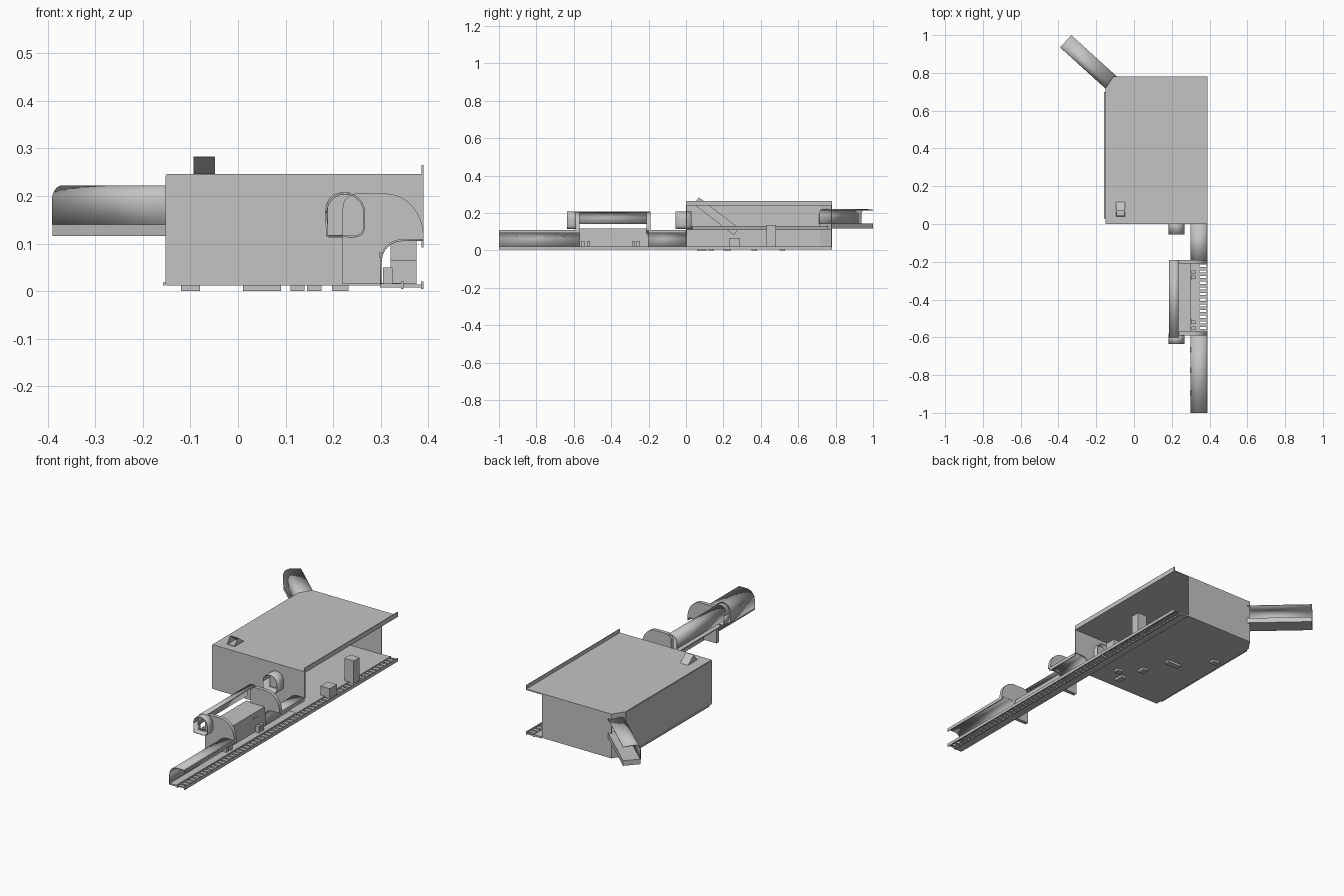
import bpy, bmesh
from math import sin, cos, radians, atan2, hypot
from mathutils import Matrix, Vector

if "Cube" in bpy.data.objects:
    bpy.data.objects.remove(bpy.data.objects["Cube"])

grey = bpy.data.materials.new("light_grey")
grey.use_nodes = True
grey.diffuse_color = (0.55, 0.55, 0.55, 1)
grey.node_tree.nodes["Principled BSDF"].inputs["Base Color"].default_value = grey.diffuse_color


def finish(name, bm, smooth=False):
    bmesh.ops.recalc_face_normals(bm, faces=bm.faces)
    mesh = bpy.data.meshes.new(name)
    bm.to_mesh(mesh)
    bm.free()
    ob = bpy.data.objects.new(name, mesh)
    bpy.context.collection.objects.link(ob)
    mesh.materials.append(grey)
    if smooth:
        bpy.ops.object.select_all(action='DESELECT')
        ob.select_set(True)
        bpy.context.view_layer.objects.active = ob
        bpy.ops.object.shade_smooth_by_angle(angle=radians(35))
    return ob


def add_box(bm, x, y, z):
    size = Vector((x[1] - x[0], y[1] - y[0], z[1] - z[0]))
    mid = Vector((sum(x), sum(y), sum(z))) / 2
    bmesh.ops.create_cube(bm, size=1, matrix=Matrix.Translation(mid) @ Matrix.Diagonal((*size, 1)))


def box(name, x, y, z):
    bm = bmesh.new()
    add_box(bm, x, y, z)
    return finish(name, bm)


def prism(name, points, depth):
    """Extrude a closed outline of 3D points along a depth vector."""
    bm = bmesh.new()
    face = bm.faces.new([bm.verts.new(p) for p in points])
    new = bmesh.ops.extrude_face_region(bm, geom=[face], use_keep_orig=True)["geom"]
    bmesh.ops.translate(bm, verts=[v for v in new if isinstance(v, bmesh.types.BMVert)], vec=depth)
    bmesh.ops.triangulate(bm, faces=[f for f in bm.faces if len(f.verts) > 4])
    return finish(name, bm)


def shell(name, profile, y0, y1, thick=0.004):
    """Sweep an open x-z profile along y and give it thickness."""
    bm = bmesh.new()
    rows = [[bm.verts.new((x, y, z)) for x, z in profile] for y in (y0, y1)]
    for i in range(len(profile) - 1):
        bm.faces.new((rows[0][i], rows[0][i + 1], rows[1][i + 1], rows[1][i]))
    ob = finish(name, bm, True)
    mod = ob.modifiers.new("thickness", 'SOLIDIFY')
    mod.thickness = thick
    mod.offset = 0
    return ob


def arc(cx, cz, rx, rz, a0, a1, n=8):
    steps = [radians(a0 + (a1 - a0) * i / n) for i in range(n + 1)]
    return [(cx + rx * cos(a), cz + rz * sin(a)) for a in steps]


# Main room: floor, roof and walls, open on the track side
footprint = [(-0.15, 0), (0.39, 0), (0.39, 0.78), (-0.11, 0.78), (-0.15, 0.72)]
prism("room_roof", [(x, y, 0.24) for x, y in footprint], (0, 0, 0.006))
floor_plan = [(min(x, 0.345), y) for x, y in footprint]
prism("room_floor", [(x, y, 0.012) for x, y in floor_plan], (0, 0, 0.005))
box("roof_lip", (0.386, 0.39), (0, 0.78), (0.24, 0.265))
box("side_wall", (-0.152, -0.147), (0, 0.72), (0.015, 0.243))
box("side_skirt", (-0.158, -0.152), (0.03, 0.7), (0.012, 0.018))
box("back_wall", (-0.11, 0.295), (0.775, 0.78), (0.015, 0.243))
for part, z0, h in (("lower", 0.015, 0.1), ("upper", 0.215, 0.028)):
    corner = [(-0.15, 0.72), (-0.11, 0.78), (-0.106, 0.777), (-0.146, 0.717)]
    prism(part + "_corner_wall", [(x, y, z0) for x, y in corner], (0, 0, h))

# Tunnel section shared by the front wall, the tunnel and the arch plates
tunnel = [(0.30, 0.015)] + arc(0.345, 0.062, 0.045, 0.045, 180, 90) + [(0.39, 0.107)]
front = [(-0.15, 0.015)] + tunnel + [(0.39, 0.243), (-0.15, 0.243)]
prism("front_wall", [(x, 0, z) for x, z in front], (0, 0.005, 0))
shell("front_tunnel", tunnel, -1, -0.57)
shell("rear_tunnel", tunnel, -0.2, 0)
for edge, y in (("front", (-1, -0.57)), ("rear", (-0.2, 0))):
    box(edge + "_tunnel_lip", (0.386, 0.39), y, (0.092, 0.109))

# Arch plates at both ends of the station
arch = ([(0.22, 0.015)] + tunnel + arc(0.31, 0.115, 0.08, 0.09, 0, 90)
        + arc(0.25, 0.175, 0.03, 0.03, 90, 180))
for name, y in (("front_arch_plate", -0.59), ("rear_arch_plate", -0.21)):
    prism(name, [(x, y, z) for x, z in arch], (0, 0.02, 0))

# Station gallery: inner wall, ledge and curved canopy
box("station_wall", (0.298, 0.302), (-0.57, -0.2), (0.015, 0.118))
box("station_ledge", (0.19, 0.302), (-0.57, -0.2), (0.113, 0.118))
canopy = [(0.187, 0.14)] + arc(0.215, 0.175, 0.028, 0.03, 180, 90) + [(0.235, 0.205)]
shell("station_canopy", canopy, -0.6, -0.19)

# Upper passage stubs: round-cornered tubes
tube = (arc(0.225, 0.165, 0.04, 0.04, 180, 0, 14)
        + arc(0.245, 0.135, 0.02, 0.02, 0, -90, 5) + [(0.187, 0.115), (0.185, 0.165)])
shell("front_passage_stub", tube, -0.635, -0.58)
shell("rear_passage_stub", tube, -0.055, 0.03)

# Track bed with a ladder of ties
box("track_walkway", (0.298, 0.345), (-1, 0.78), (0.008, 0.016))
bm = bmesh.new()
for x in (0.342, 0.384):
    add_box(bm, (x, x + 0.006), (-1, 0.78), (0.004, 0.02))
for i in range(60):
    y = -0.995 + i * 0.03
    add_box(bm, (0.345, 0.387), (y, min(y + 0.018, 0.78)), (0.008, 0.014))
finish("track_ladder", bm)

# Wall panels and small equipment along the track
bm = bmesh.new()
for y in (-0.91, -0.79, -0.68):
    add_box(bm, (0.297, 0.304), (y, y + 0.03), (0.07, 0.082))
for y in (-0.53, -0.3):
    add_box(bm, (0.296, 0.305), (y, y + 0.03), (0.082, 0.092))
finish("wall_panels", bm)
bm = bmesh.new()
for y in (-0.56, -0.53, -0.29, -0.265):
    add_box(bm, (0.305, 0.325), (y, y + 0.018), (0.015, 0.05))
finish("station_equipment", bm)
box("tall_cabinet", (0.32, 0.375), (0.43, 0.48), (0.015, 0.135))
box("low_cabinet", (0.32, 0.375), (0.23, 0.29), (0.015, 0.065))

# Raised walkway across the room
start, corner = Vector((0.225, 0.02)), Vector((-0.115, 0.745))
run = corner - start
walk = box("raised_walkway", (-0.035, 0.035), (0, run.length), (0.108, 0.13))
walk.location = (start.x, start.y, 0)
walk.rotation_euler.z = atan2(-run.x, run.y)

# Corner chute: floor, side wall and rounded roof, open on the far side
tip = Vector((-0.361, 0.968))
run = tip - corner
chute = [(-0.043, 0.14)] + arc(-0.013, 0.19, 0.03, 0.03, 180, 90) + [(0.043, 0.215)]
parts = [shell("chute_cover", chute, 0, run.length),
         box("chute_floor", (-0.043, 0.043), (0, run.length), (0.116, 0.143))]
for ob in parts:
    ob.location = (corner.x, corner.y, 0)
    ob.rotation_euler.z = atan2(-run.x, run.y)

# Slanted square duct rising through the roof
bm = bmesh.new()
low, high = Vector((-0.071, 0.27, 0.1)), Vector((-0.071, 0.055, 0.265))
side = Vector((0.023, 0, 0))
up = side.cross(high - low).normalized() * 0.023
rings = [[bm.verts.new(c + side * a + up * b) for a, b in ((-1, -1), (1, -1), (1, 1), (-1, 1))]
         for c in (low, high)]
for i in range(4):
    j = (i + 1) % 4
    bm.faces.new((rings[0][i], rings[0][j], rings[1][j], rings[1][i]))
duct = finish("roof_duct", bm)
duct.modifiers.new("thickness", 'SOLIDIFY').thickness = 0.003

# Shallow fittings under the floor
bm = bmesh.new()
for x, y, w, d in ((0.05, 0.35, 0.08, 0.03), (0.125, 0.2, 0.03, 0.04), (0.215, 0.12, 0.035, 0.03),
                   (-0.1, 0.5, 0.04, 0.03), (0.16, 0.06, 0.03, 0.05)):
    add_box(bm, (x - w / 2, x + w / 2), (y, y + d), (0, 0.013))
finish("underfloor_fittings", bm)
